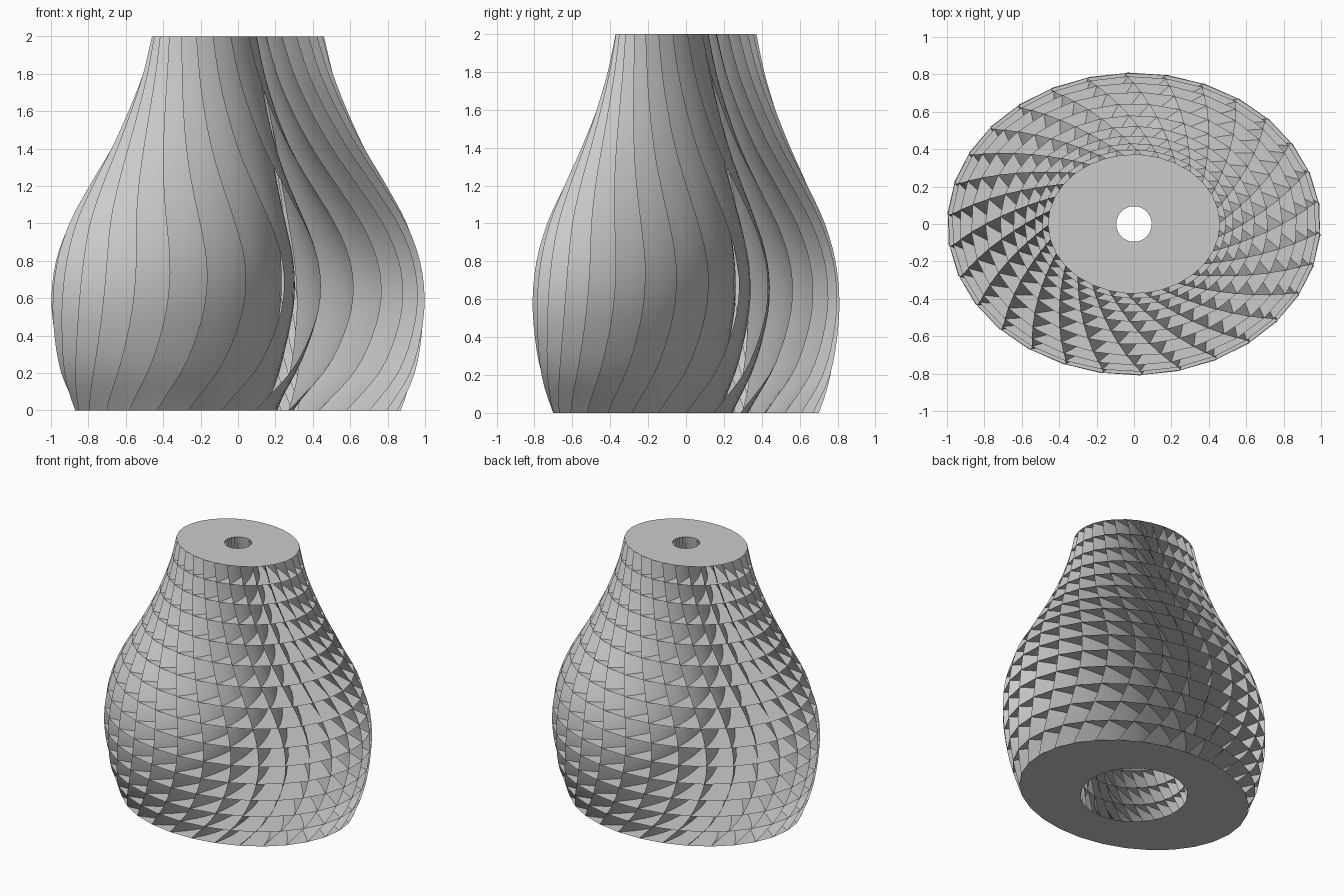
import bpy
import bmesh
from math import radians, cos, sin
from mathutils import Vector

cube = bpy.data.objects.get("Cube")
if cube:
    bpy.data.objects.remove(cube, do_unlink=True)

SIDES = 30
FLOORS = 15
STEPS = 2          # blade subdivisions per storey
SEGMENTS = 8       # blade subdivisions from rim to shaft
HEIGHT = 2.0
SQUASH = 0.81      # depth of the oval plan relative to its width
BULGE = 0.067      # bow of each blade relative to its length
PHASE = 8

# Curves sampled at equal height steps: rim radius, shaft radius, twist in degrees
RIM = [0.87, 0.945, 0.985, 1.0, 0.975, 0.905, 0.795, 0.68, 0.585, 0.51, 0.46]
SHAFT = [0.375, 0.365, 0.355, 0.345, 0.32, 0.285, 0.25, 0.21, 0.17, 0.13, 0.095]
TWIST = [-20, -9, -3, 0, 0, -3, -8, -14, -20, -26, -31]
# Degrees each blade sweeps around the shaft, at the bottom and at the top
SWEEP = [28, 68]


def sample(table, f):
    """Smooth (Catmull-Rom) lookup, f from 0 to 1."""
    last = len(table) - 1
    i = min(int(f * last), last - 1)
    t = f * last - i
    b, c = table[i], table[i + 1]
    a = table[i - 1] if i > 0 else 2 * b - c
    d = table[i + 2] if i + 2 <= last else 2 * c - b
    return b + 0.5 * t * (c - a + t * (2 * a - 5 * b + 4 * c - d
                                       + t * (3 * (b - c) + d - a)))


def rim_angle(f, j):
    return radians(sample(TWIST, f) + PHASE + j * 360 / SIDES)


def rim_point(f, angle):
    r = sample(RIM, f)
    return Vector((r * cos(angle), SQUASH * r * sin(angle), f * HEIGHT))


def shaft_point(f, angle):
    r = sample(SHAFT, f)
    return Vector((r * cos(angle), r * sin(angle), f * HEIGHT))


def blade_row(f, j):
    """Bowed line from rim to shaft at one height."""
    angle = rim_angle(f, j)
    start = rim_point(f, angle)
    span = shaft_point(f, angle + radians(sample(SWEEP, f))) - start
    side = Vector((span.y, -span.x, 0))
    for k in range(SEGMENTS + 1):
        s = k / SEGMENTS
        yield start + span * s + side * (4 * BULGE * s * (1 - s))


def finish(bm, name, material):
    mesh = bpy.data.meshes.new(name)
    bm.to_mesh(mesh)
    bm.free()
    mesh.materials.append(material)
    obj = bpy.data.objects.new(name, mesh)
    bpy.context.collection.objects.link(obj)


grey = bpy.data.materials.new("light_grey")
grey.use_nodes = True
colour = (0.6, 0.6, 0.6, 1)
grey.diffuse_color = colour
grey.node_tree.nodes["Principled BSDF"].inputs["Base Color"].default_value = colour

# Flat oval floor plates with a round central opening
bm = bmesh.new()
for level in range(FLOORS + 1):
    f = level / FLOORS
    angles = [rim_angle(f, j) for j in range(SIDES)]
    outer = [bm.verts.new(rim_point(f, a)) for a in angles]
    inner = [bm.verts.new(shaft_point(f, a)) for a in angles]
    for j in range(SIDES):
        quad = [outer[j - 1], outer[j], inner[j], inner[j - 1]]
        bm.faces.new(quad[::-1] if level == 0 else quad)
finish(bm, "floor_plates", grey)

# Twisting, bowed upright blades running from rim to shaft
bm = bmesh.new()
rows = FLOORS * STEPS
for j in range(SIDES):
    grid = [[bm.verts.new(p) for p in blade_row(i / rows, j)]
            for i in range(rows + 1)]
    for low, top in zip(grid, grid[1:]):
        for k in range(SEGMENTS):
            face = bm.faces.new((low[k], low[k + 1], top[k + 1], top[k]))
            face.smooth = True
finish(bm, "twisted_blades", grey)
